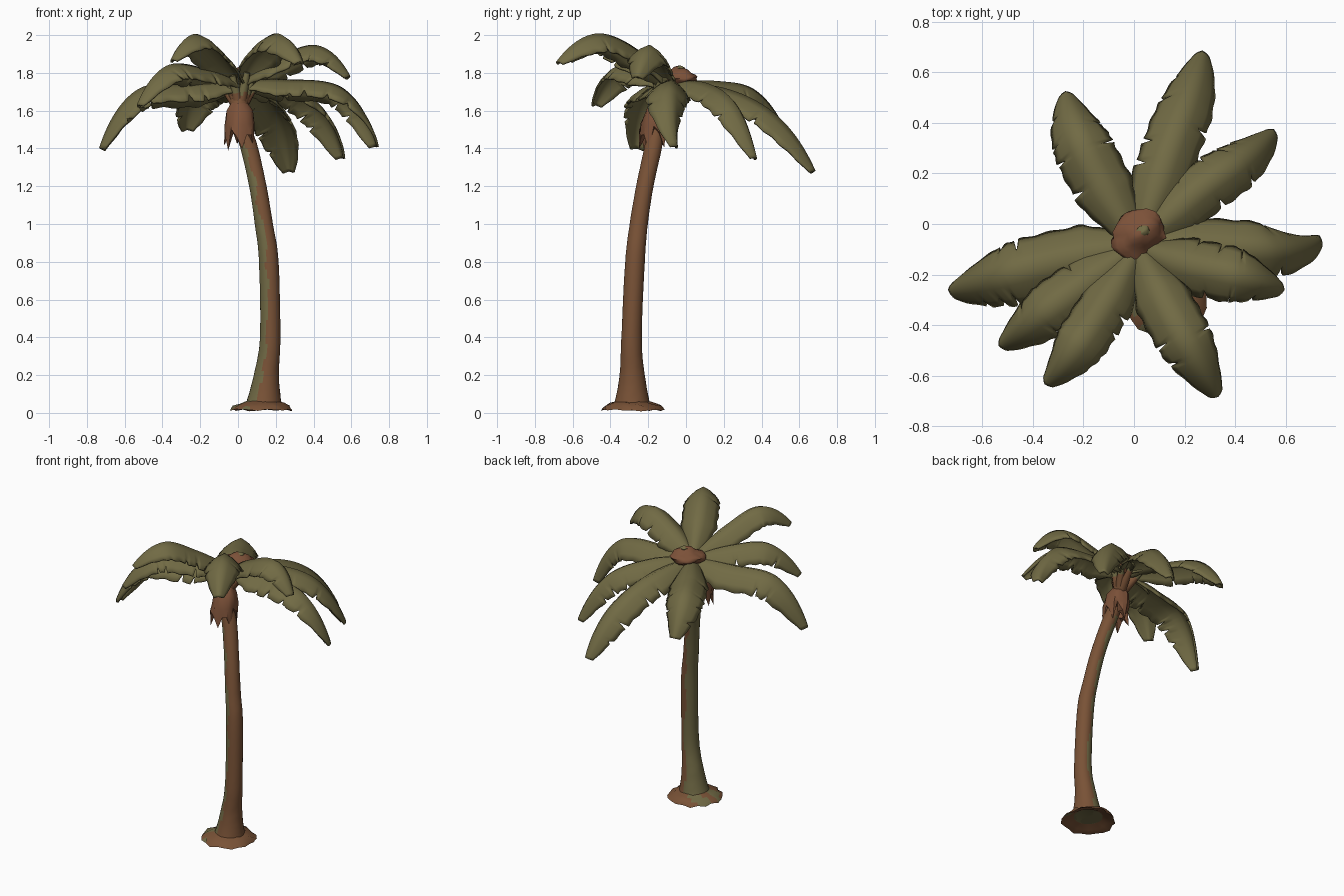
import bpy, bmesh, math, random
from mathutils import Vector, Matrix, noise

if "Cube" in bpy.data.objects:
    bpy.data.objects.remove(bpy.data.objects["Cube"], do_unlink=True)
random.seed(4)


def material(name, rgb):
    m = bpy.data.materials.new(name)
    m.use_nodes = True
    m.diffuse_color = (*rgb, 1)
    bsdf = m.node_tree.nodes["Principled BSDF"]
    bsdf.inputs["Base Color"].default_value = (*rgb, 1)
    bsdf.inputs["Roughness"].default_value = 0.9
    return m


BARK = material("bark brown", (0.19, 0.084, 0.037))
MOSS = material("moss green", (0.16, 0.14, 0.058))
LEAF = material("leaf olive", (0.165, 0.145, 0.058))
HUSK = material("husk red brown", (0.2, 0.082, 0.04))


def finish(name, bm, mats, angle=60, rule=None):
    """Turn a bmesh into a shaded object, colouring faces by an optional rule."""
    bmesh.ops.recalc_face_normals(bm, faces=bm.faces)
    bm.normal_update()
    if rule:
        for f in bm.faces:
            f.material_index = rule(f)
    mesh = bpy.data.meshes.new(name)
    bm.to_mesh(mesh)
    bm.free()
    obj = bpy.data.objects.new(name, mesh)
    bpy.context.collection.objects.link(obj)
    for m in mats:
        mesh.materials.append(m)
    bpy.ops.object.select_all(action="DESELECT")
    obj.select_set(True)
    bpy.context.view_layer.objects.active = obj
    bpy.ops.object.shade_smooth_by_angle(angle=math.radians(angle))
    return obj


def skin(rows, closed, caps=False):
    """Bridge rows of points into a quad surface."""
    bm = bmesh.new()
    grid = [[bm.verts.new(p) for p in row] for row in rows]
    n = len(grid[0])
    for a, b in zip(grid, grid[1:]):
        for j in range(n if closed else n - 1):
            k = (j + 1) % n
            bm.faces.new((a[j], a[k], b[k], b[j]))
    if caps:
        bm.faces.new(grid[0])
        bm.faces.new(grid[-1])
    return bm


def spline(pts, steps):
    """Smooth curve through points, keeping its bend up to both ends."""
    pts = [Vector(p) for p in pts]
    pts = ([3 * pts[0] - 3 * pts[1] + pts[2]] + pts
           + [3 * pts[-1] - 3 * pts[-2] + pts[-3]])
    out = []
    for a, b, c, d in zip(pts, pts[1:], pts[2:], pts[3:]):
        for i in range(steps):
            t = i / steps
            out.append(b + (c - a) * (t / 2) + (2 * a - 5 * b + 4 * c - d) * (t * t / 2)
                       + (3 * b - a - 3 * c + d) * (t ** 3 / 2))
    return out + [pts[-2]]


def ring(centre, radius, sides, wobble=0, drop=0):
    pts = []
    for j in range(sides):
        a = math.tau * j / sides
        r = radius * (1 + random.uniform(-wobble, wobble))
        pts.append(Vector(centre) + Vector((r * math.cos(a), r * math.sin(a),
                                           random.uniform(-drop, drop))))
    return pts


def tube(a, b, ra, rb, steps=8):
    turn = (b - a).to_track_quat("Z", "Y")
    return [[a.lerp(b, i / steps) + turn @ p
             for p in ring((0, 0, 0), ra + (rb - ra) * i / steps, 8)] for i in range(steps + 1)]


# Leaning trunk, mossy on its back right side: x, y, z, radius
trunk_path = [(.136, -.285, .045, .096), (.15, -.285, .2, .067), (.17, -.288, .4, .054),
              (.163, -.27, .8, .052), (.137, -.25, 1, .048), (.105, -.218, 1.2, .046),
              (.06, -.175, 1.4, .047), (.015, -.15, 1.55, .045), (.005, -.11, 1.68, .05),
              (.02, -.06, 1.76, .045)]


def mossy(face):
    c, n = face.calc_center_median(), face.normal
    facing = n.x * math.cos(2.95) + n.y * math.sin(2.95)
    patch = noise.noise(c * 9) * 0.5
    return int(c.z > 1.69 or (facing + patch > 0.1 and c.z < 1.45))


rows = [ring(p[:3], p[3], 28, 0.01) for p in spline(trunk_path, 8)]
finish("trunk", skin(rows, True, True), [BARK, MOSS], rule=mossy)

# Ragged root skirt, hollow underneath with a mossy core
foot = Vector((.13, -.285, 0))
skirt = [(.07, .07, 0, 0), (.09, .06, .02, .003), (.115, .05, .05, .005),
         (.15, .034, .07, .009), (.165, .014, .06, .006), (.125, .026, .05, .004),
         (.09, .045, 0, 0)]


def skirt_colour(face):
    c = face.calc_center_median()
    core = face.normal.z < 0 and (c - foot).xy.length < .06
    return int(core or (face.normal.x < -.2 and noise.noise(c * 14) > .15))


rows = [ring(foot + Vector((0, 0, z)), r, 22, w, d) for r, z, w, d in skirt]
finish("root_skirt", skin(rows, True, True), [BARK, MOSS], rule=skirt_colour)

# Husk sleeve with hanging torn points below the crown
rows = []
for z, r, torn in ((1.64, .045, 0), (1.6, .07, 0), (1.53, .08, 0),
                   (1.46, .083, 1), (1.475, .045, 0)):
    row = ring((.008, -.162 + (z - 1.5) * .2, z), r, 18, .1, .006)
    if torn:
        for j, p in enumerate(row):
            back = .02 * math.sin(math.tau * j / 18)
            p.z += (0.04, 0.01, -0.045)[j % 3] + back + random.uniform(-.025, .025)
    rows.append(row)
finish("husk_sleeve", skin(rows, True), [HUSK], 40)

# Peaked crown cap and its green bud
for name, mat, size, at in (("crown_cap", HUSK, (.115, .085, .07), (.02, -.035, 1.77)),
                            ("crown_bud", LEAF, (.03, .022, .015), (.035, -.03, 1.825))):
    bm = bmesh.new()
    bmesh.ops.create_icosphere(bm, subdivisions=3, radius=1)
    spin = Matrix.Rotation(math.radians(35), 3, "Z")
    for v in bm.verts:
        bump = 1 + 0.25 * noise.noise(v.co * 1.7)
        v.co.z *= 1 - .55 * v.co.xy.length
        v.co = Vector(at) + spin @ Vector([c * s * bump for c, s in zip(v.co, size)])
    finish(name, bm, [mat])

# Fronds: shoulder, arch and tip of each ridge in hundredths, with half width
hub = Vector((.015, -.085, 1.74))
axis = Vector((-.05, .12, 1)).normalized()
fronds = {
    "back": ((12, 25, 170), (21, 50, 155), (27, 68, 128), .11),
    "back_right": ((-14, 18, 175), (-23, 37, 170), (-27, 52, 150), .115),
    "back_left": ((22, 11, 174), (42, 26, 163), (55, 37, 135), .103),
    "left": ((25, -8, 176), (56, -9, 171), (73, -5, 141), .11),
    "front_left_upper": ((20, -15, 187), (42, -20, 194), (59, -26, 178), .108),
    "front_left": ((11, -29, 194), (22, -49, 200), (33, -68, 186), .108),
    "front_right": ((-11, -30, 191), (-23, -48, 200), (-35, -63, 187), .1),
    "front_right_upper": ((-18, -22, 182), (-38, -36, 183), (-53, -48, 163), .107),
    "right": ((-25, -13, 174), (-54, -20, 170), (-73, -26, 140), .125),
}
# Cross-section: sideways and downward share of the half width
section = ((-1, .85), (-.78, .56), (-.4, .22), (0, 0), (.4, .22), (.78, .56), (1, .85))


def half_width(t):
    """Broad blade, narrower at the stalk and blunt at the tip."""
    return min(1, .42 + 2.3 * t) * (1 - .74 * max(0, (t - .5) / .5) ** 2.7)


for name, (shoulder, arch, tip, width) in fronds.items():
    start = hub + (Vector(shoulder) / 100 - hub) * 0.1
    ridge = spline([start] + [Vector(p) / 100 for p in (shoulder, arch, tip)], 20)
    last = len(ridge) - 1
    rows, since = [], [0, 0]
    for i, p in enumerate(ridge):
        t = i / last
        tangent = (ridge[min(i + 1, last)] - ridge[max(i - 1, 0)]).normalized()
        side = tangent.cross(axis).normalized()
        normal = side.cross(tangent)
        w = width * half_width(t)
        torn = []
        for s in (0, 1):
            since[s] += 1
            cut = since[s] > 4 and .25 < t < .9 and random.random() < .09
            if cut:
                since[s] = 0
            torn.append(random.uniform(.55, .8) if cut else 1 + .03 * math.sin(i * .8 + s))
        row = []
        for u, d in section:
            pull = torn[u > 0] if abs(u) == 1 else min(1, torn[u > 0] + .15) if abs(u) > .7 else 1
            row.append(p + side * (u * w * pull) - normal * (d * w * pull))
        rows.append(row)
    leaf = finish("frond_" + name, skin(rows, False), [LEAF])
    shell = leaf.modifiers.new("thickness", "SOLIDIFY")
    shell.thickness = 0.012
    shell.offset = 0
    # Stalk joining the frond to the trunk, brown below and green above
    stalk = tube(Vector((.008, -.13, 1.61)), ridge[6] - axis * .025, .035, .016)
    finish("stalk_" + name, skin(stalk, True, True), [BARK, LEAF],
           rule=lambda f: int(f.calc_center_median().z > 1.69))
